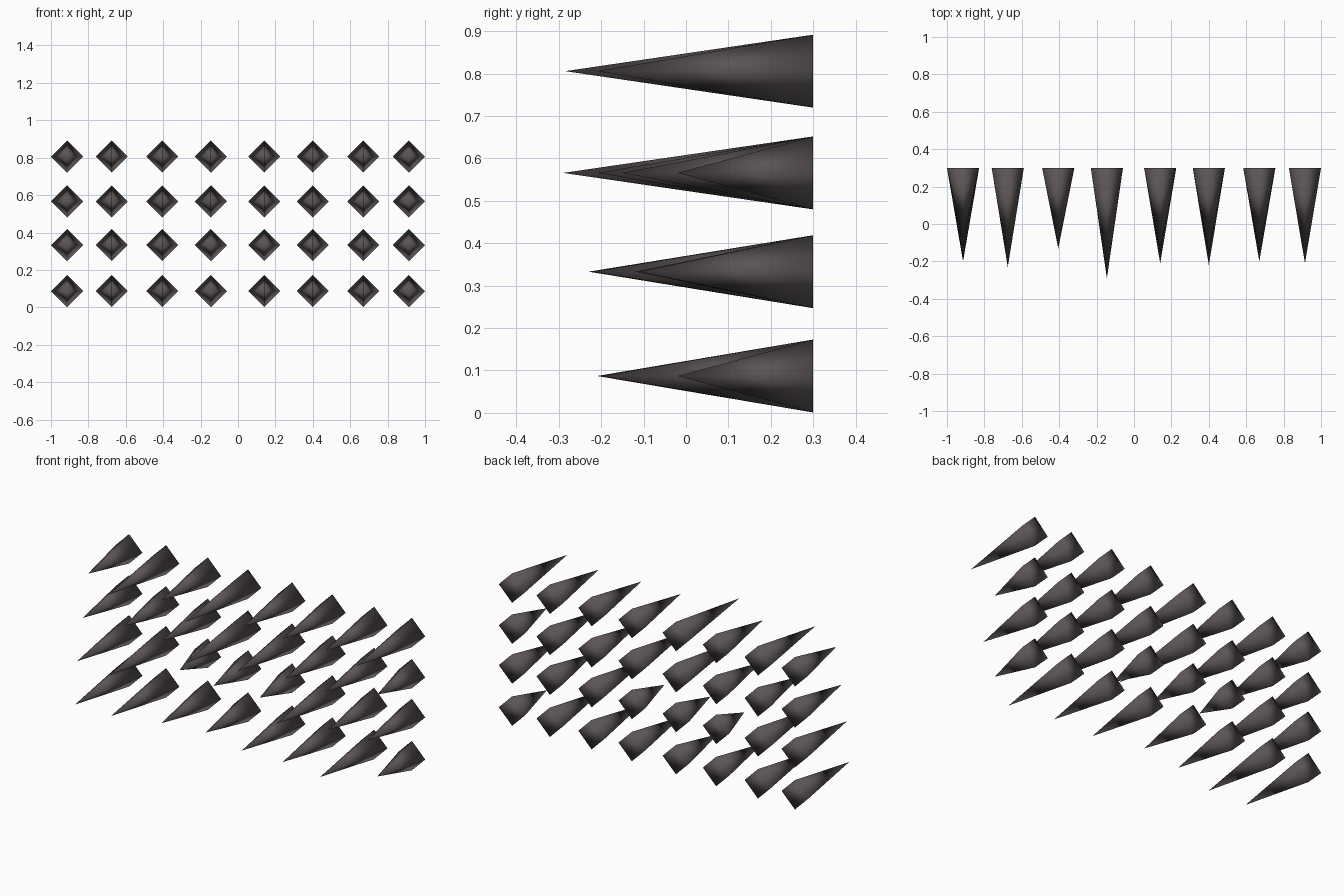
import bpy
import bmesh
from math import radians
from mathutils import Matrix, Vector

# Remove the default object
default_cube = bpy.data.objects.get("Cube")
if default_cube:
    bpy.data.objects.remove(default_cube, do_unlink=True)

# Single dark warm grey material
color = (0.105, 0.088, 0.088, 1.0)
dark_grey = bpy.data.materials.new("dark_warm_grey")
dark_grey.use_nodes = True
dark_grey.diffuse_color = color
shader = next(n for n in dark_grey.node_tree.nodes if n.type == "BSDF_PRINCIPLED")
shader.inputs["Base Color"].default_value = color

RADIUS = 0.086
BACK = 0.3

# Grid layout: columns from right to left of the model, rows from the top down
columns = [-0.914, -0.675, -0.405, -0.145, 0.14, 0.4, 0.67, 0.914]
spike_lengths = {
    0.806: [0.38, 0.53, 0.43, 0.585, 0.45, 0.46, 0.45, 0.51],
    0.566: [0.43, 0.39, 0.42, 0.59, 0.51, 0.44, 0.45, 0.32],
    0.333: [0.48, 0.53, 0.26, 0.32, 0.3, 0.52, 0.42, 0.41],
    0.087: [0.5, 0.51, 0.43, 0.39, 0.465, 0.46, 0.5, 0.32],
}


def add_spike(name, x, z, length):
    """Four-sided pointed spike with its base at the back and tip forward."""
    mesh = bpy.data.meshes.new(name)
    bm = bmesh.new()
    bmesh.ops.create_cone(
        bm, cap_ends=True, cap_tris=False, segments=4,
        radius1=RADIUS, radius2=0.0, depth=length,
        matrix=Matrix.Rotation(radians(90), 4, "X"),
    )
    # Merge the tip ring into a single point
    bmesh.ops.remove_doubles(bm, verts=bm.verts, dist=0.0001)
    bmesh.ops.recalc_face_normals(bm, faces=bm.faces)
    for face in bm.faces:
        face.smooth = True
    bm.to_mesh(mesh)
    bm.free()
    mesh.materials.append(dark_grey)
    spike = bpy.data.objects.new(name, mesh)
    spike.location = Vector((x, BACK - length / 2, z))
    bpy.context.collection.objects.link(spike)


# Rows of spikes
for row, (height, lengths) in enumerate(spike_lengths.items(), start=1):
    for column, (x, length) in enumerate(zip(columns, lengths), start=1):
        add_spike(f"spike_row_{row}_column_{column}", x, height, length)
